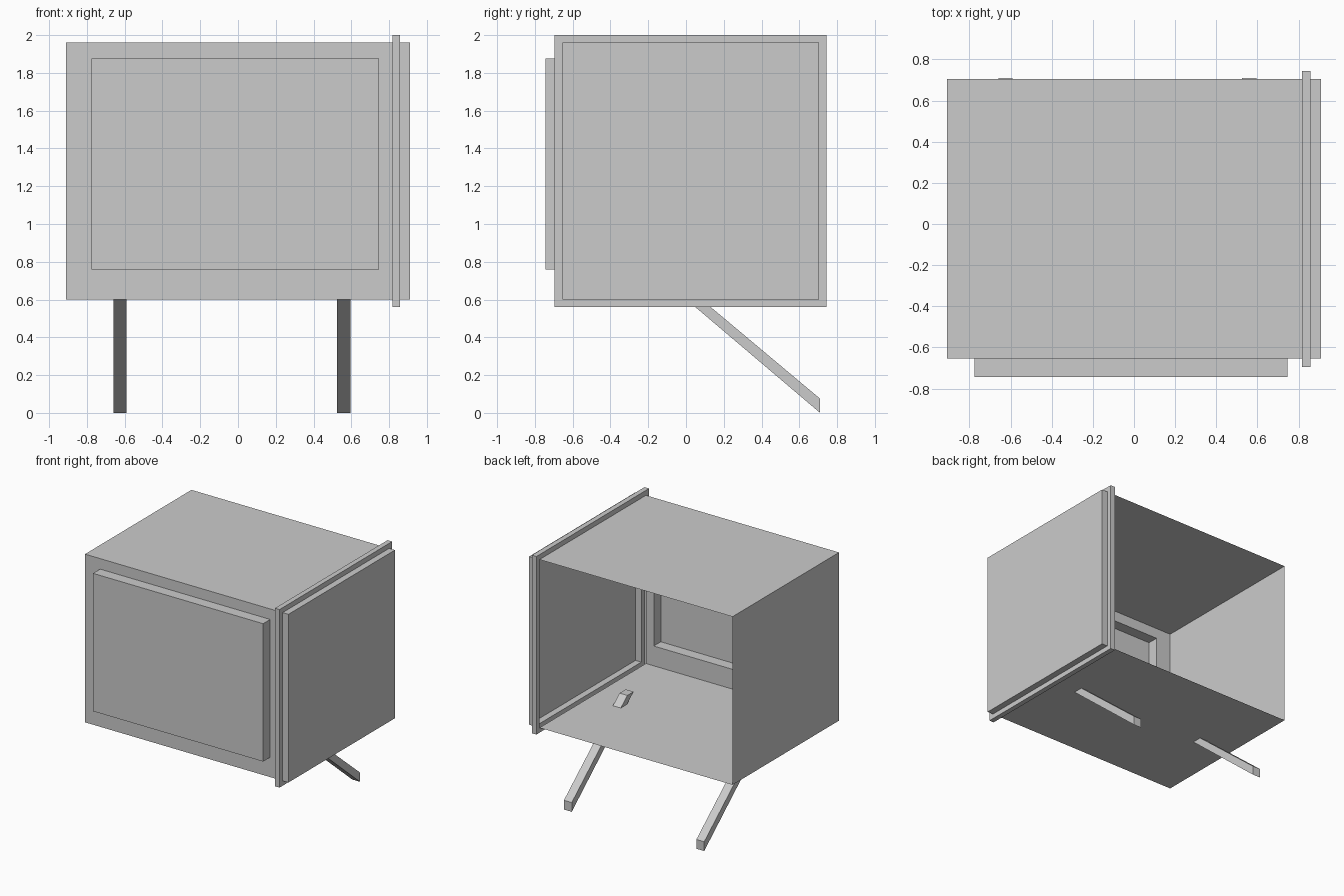
import bpy, bmesh

if "Cube" in bpy.data.objects:
    bpy.data.objects.remove(bpy.data.objects["Cube"])


def finish(bm, name):
    bmesh.ops.recalc_face_normals(bm, faces=bm.faces)
    mesh = bpy.data.meshes.new(name)
    bm.to_mesh(mesh)
    bm.free()
    obj = bpy.data.objects.new(name, mesh)
    bpy.context.collection.objects.link(obj)
    return obj


def bridge(bm, a, b, skip=()):
    n = len(a)
    for i in range(n):
        if i not in skip:
            j = (i + 1) % n
            bm.faces.new((a[i], a[j], b[j], b[i]))


# Open-backed shell with a raised band near the right end
Y0, Y1, Z0, Z1 = -0.655, 0.705, 0.60, 1.96
bm = bmesh.new()


def section(x, g):
    return [bm.verts.new((x, y, z)) for y, z in (
        (Y0 - g, Z0 - g), (Y1 + g, Z0 - g), (Y1 + g, Z1 + g), (Y0 - g, Z1 + g))]


G = 0.04
loops = [section(x, g) for x, g in (
    (-0.91, 0), (0.817, 0), (0.817, G), (0.858, G), (0.858, 0), (0.91, 0))]
for k in range(len(loops) - 1):
    # side 1 is the open back, side 3 is the front (built with the panel)
    bridge(bm, loops[k], loops[k + 1], (1, 3) if k == 0 else ())
bm.faces.new(loops[0])
bm.faces.new(loops[-1])

# Hollow raised panel pushed out of the front wall
left, right = loops[0], loops[1]
rim = [left[0], right[0], right[3], left[3]]


def panel_loop(y):
    return [bm.verts.new((x, y, z)) for x, z in (
        (-0.775, 0.76), (0.747, 0.76), (0.747, 1.875), (-0.775, 1.875))]


inner, outer = panel_loop(Y0), panel_loop(-0.745)
bridge(bm, rim, inner)
bridge(bm, inner, outer)
bm.faces.new(outer)
finish(bm, "cabinet_shell")

# Slanted legs that poke slightly through the floor
PROFILE = [(0.71, 0.0), (0.71, 0.075), (0.0, 0.67), (-0.08, 0.67)]
for name, x in (("left_leg", -0.66), ("right_leg", 0.525)):
    bm = bmesh.new()
    a, b = ([bm.verts.new((px, y, z)) for y, z in PROFILE] for px in (x, x + 0.07))
    bridge(bm, a, b)
    bm.faces.new(a)
    bm.faces.new(b)
    finish(bm, name)
